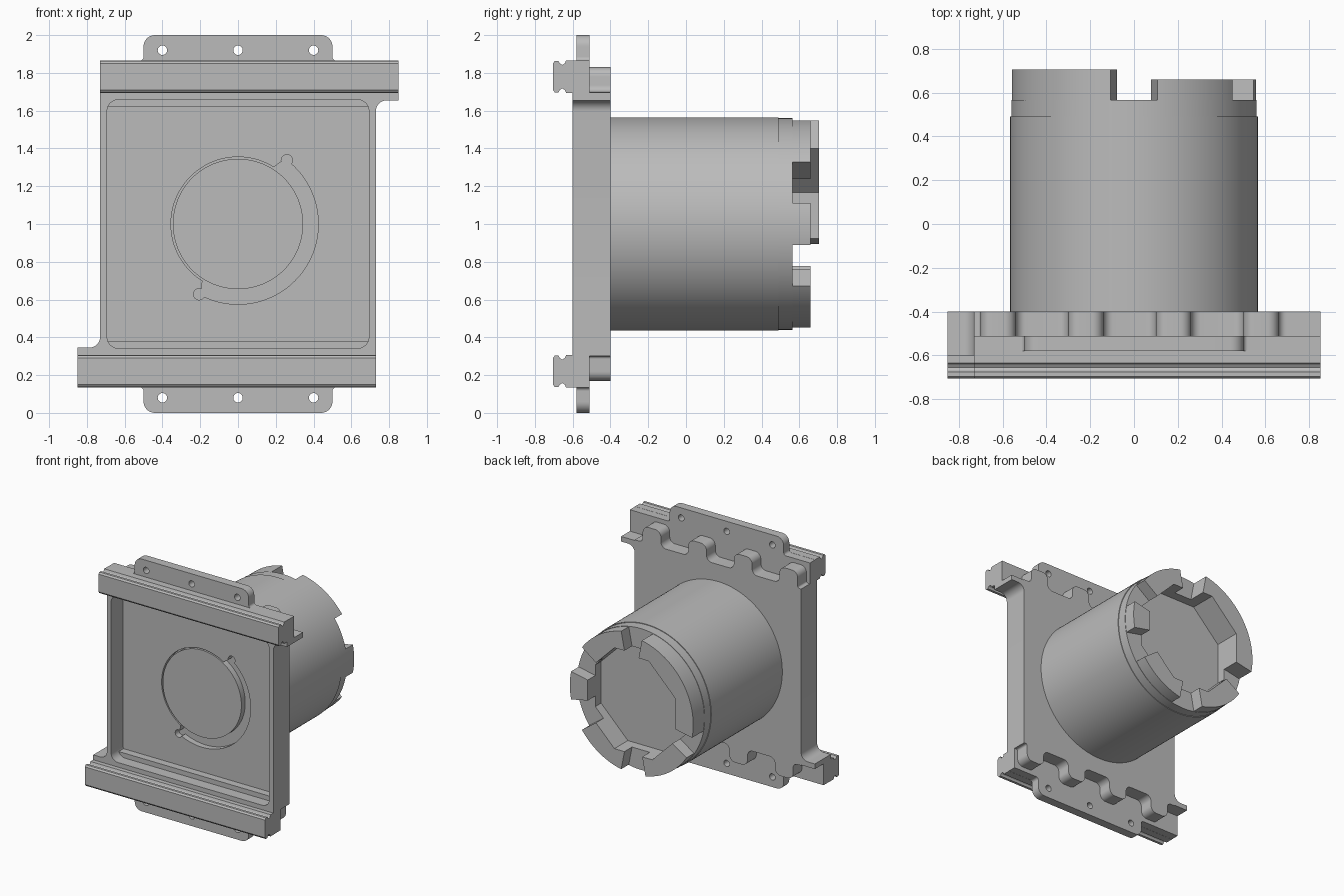
import bpy, bmesh, math
from mathutils import Vector

if "Cube" in bpy.data.objects:
    bpy.data.objects.remove(bpy.data.objects["Cube"])

grey = bpy.data.materials.new("plain grey")
grey.use_nodes = True
COLOUR = (0.5, 0.5, 0.5, 1)
grey.diffuse_color = COLOUR
grey.node_tree.nodes["Principled BSDF"].inputs["Base Color"].default_value = COLOUR

MID = 1.0       # height of the central axis
R = 0.565       # barrel radius
FLAT = 0.40     # distance from axis to the flats of the octagonal socket


def extrude(name, pts, offset):
    """Closed prism from a 3D outline pushed along an offset."""
    bm = bmesh.new()
    face = bm.faces.new([bm.verts.new(p) for p in pts])
    new = bmesh.ops.extrude_face_region(bm, geom=[face])["geom"]
    bmesh.ops.translate(bm, vec=offset, verts=[v for v in new if isinstance(v, bmesh.types.BMVert)])
    bmesh.ops.recalc_face_normals(bm, faces=bm.faces)
    mesh = bpy.data.meshes.new(name)
    bm.to_mesh(mesh)
    bm.free()
    mesh.materials.append(grey)
    obj = bpy.data.objects.new(name, mesh)
    bpy.context.collection.objects.link(obj)
    return obj


def slab(name, pts, y0, y1):
    """Prism from an (x, z) outline between two depths."""
    return extrude(name, [(x, y0, z) for x, z in pts], (0, y1 - y0, 0))


def rounded(corners):
    """Outline from (x, z, radius) with right-angled corners filleted."""
    out, n = [], len(corners)
    for i, (x, z, r) in enumerate(corners):
        p = Vector((x, z))
        a, b = Vector(corners[i - 1][:2]) - p, Vector(corners[(i + 1) % n][:2]) - p
        r = min(r, 0.49 * min(a.length, b.length))
        if r == 0:
            out.append((x, z))
            continue
        u, v = a.normalized() * r, b.normalized() * r
        for k in range(9):
            t = k / 8 * math.pi / 2
            out.append(tuple(p + u + v - v * math.cos(t) - u * math.sin(t)))
    return out


def turned(pts):
    """Half turn about the barrel axis."""
    return [(-p[0], 2 * MID - p[1], *p[2:]) for p in pts]


def polar(r, deg):
    a = math.radians(deg)
    return (r * math.cos(a), MID + r * math.sin(a))


def arc(r, a0, a1, steps=64):
    return [polar(r, a0 + (a1 - a0) * i / steps) for i in range(steps + 1)]


def circle(r, n=96, x=0, z=MID):
    return [(x + r * math.cos(2 * math.pi * i / n), z + r * math.sin(2 * math.pi * i / n)) for i in range(n)]


def cut(obj, cutter):
    mod = obj.modifiers.new("cut", "BOOLEAN")
    mod.operation, mod.solver, mod.object = "DIFFERENCE", "EXACT", cutter
    bpy.context.view_layer.objects.active = obj
    bpy.ops.object.modifier_apply(modifier=mod.name)
    bpy.data.objects.remove(cutter)


parts = []

# Main plate with a wing at two opposite corners
half = [(0.73, 1.655, 0.07), (0.85, 1.655, 0), (0.85, 1.695, 0), (-0.73, 1.695, 0)]
plate = slab("main_plate", rounded(half + turned(half)), -0.6, -0.4)
pocket = [(sx * 0.693, MID + sz * 0.658, 0.06) for sx, sz in ((-1, -1), (1, -1), (1, 1), (-1, 1))]
cut(plate, slab("pocket_cutter", rounded(pocket), -0.7, -0.45))

# Crescent groove with a lobe at each end, around a flush disc
groove = arc(0.425, -118, 54) + arc(0.355, 58, 238)
cut(plate, slab("groove_cutter", groove, -0.5, -0.38))
for angle in (52.5, 241):
    x, z = polar(0.425, angle)
    cut(plate, slab("lobe_cutter", circle(0.03, 24, x, z), -0.5, -0.38))
parts += [plate, slab("front_disc", circle(0.345), -0.45, -0.395)]

# Comb outline behind the rails
comb = [(0.73, 1.62, 0), (0.73, 1.70, 0)]
for centre in (0.58, 0.18, -0.22, -0.62):
    lo, hi = centre - 0.08, centre + 0.08
    comb += [(hi, 1.70, 0.045), (hi, 1.83, 0.05), (lo, 1.83, 0.05), (lo, 1.70, 0.045)]
comb += [(-0.73, 1.70, 0), (-0.73, 1.62, 0)]

# Mounting flange outline
flange = [(0.85, 1.67, 0), (0.85, 1.865, 0), (0.5, 1.865, 0.02), (0.5, 2.0, 0.06),
          (-0.5, 2.0, 0.06), (-0.5, 1.865, 0.02), (-0.73, 1.865, 0), (-0.73, 1.67, 0)]

# Rail cross-section: (depth, height above its centre), grooved top and bottom
top = [(-0.575, 0.086), (-0.635, 0.086), (-0.642, 0.07), (-0.655, 0.062),
       (-0.668, 0.07), (-0.675, 0.083), (-0.695, 0.083), (-0.705, 0.07)]
rail = top + [(y, -h) for y, h in reversed(top)]

for side in ("upper", "lower"):
    up = side == "upper"
    place = (lambda p: p) if up else turned
    parts.append(slab(side + "_comb", rounded(place(comb)), -0.51, -0.4))
    plate = slab(side + "_flange", rounded(place(flange)), -0.58, -0.51)
    for x in (-0.4, 0, 0.4):
        cut(plate, slab("hole_cutter", circle(0.025, 24, x, 1.92 if up else 0.08), -0.7, -0.4))
    parts.append(plate)
    x0, zc = (-0.73, 1.78) if up else (-0.85, 0.22)
    parts.append(extrude(side + "_rail", [(x0, y, zc + h) for y, h in rail], (1.58, 0, 0)))

# Barrel and its socketed end collar
parts.append(slab("barrel", circle(R, 128), -0.402, 0.49))
collar = slab("end_collar", circle(0.56, 128), 0.485, 0.565)
octagon = [polar(FLAT / math.cos(math.pi / 8), 22.5 + 45 * i) for i in range(8)]
cut(collar, slab("socket_cutter", octagon, 0.492, 0.7))
parts.append(collar)


# Castle teeth: round outside, octagonal inside
def tooth(name, a0, a1, y1):
    angles = sorted({a0, a1} | {22.5 + 45 * i for i in range(-4, 8) if a0 < 22.5 + 45 * i < a1})
    inner = []
    for a in angles:
        off = (a + 22.5) % 45 - 22.5
        inner.append(polar(FLAT / math.cos(math.radians(off)), a))
    return slab(name, arc(0.557, a0, a1, 24) + inner[::-1], 0.56, y1)


parts += [tooth("small_tooth", -11.5, 11.5, 0.66),
          tooth("upper_tooth", 36, 79, 0.66),
          tooth("tall_tooth", 101, 191, 0.705),
          tooth("lower_right_tooth", 213, 259, 0.66),
          tooth("lower_left_tooth", 281, 324, 0.66)]

# Smooth curved walls, keep hard edges
bpy.ops.object.select_all(action="DESELECT")
for obj in parts:
    obj.select_set(True)
bpy.context.view_layer.objects.active = parts[0]
bpy.ops.object.shade_smooth_by_angle(angle=math.radians(25))
